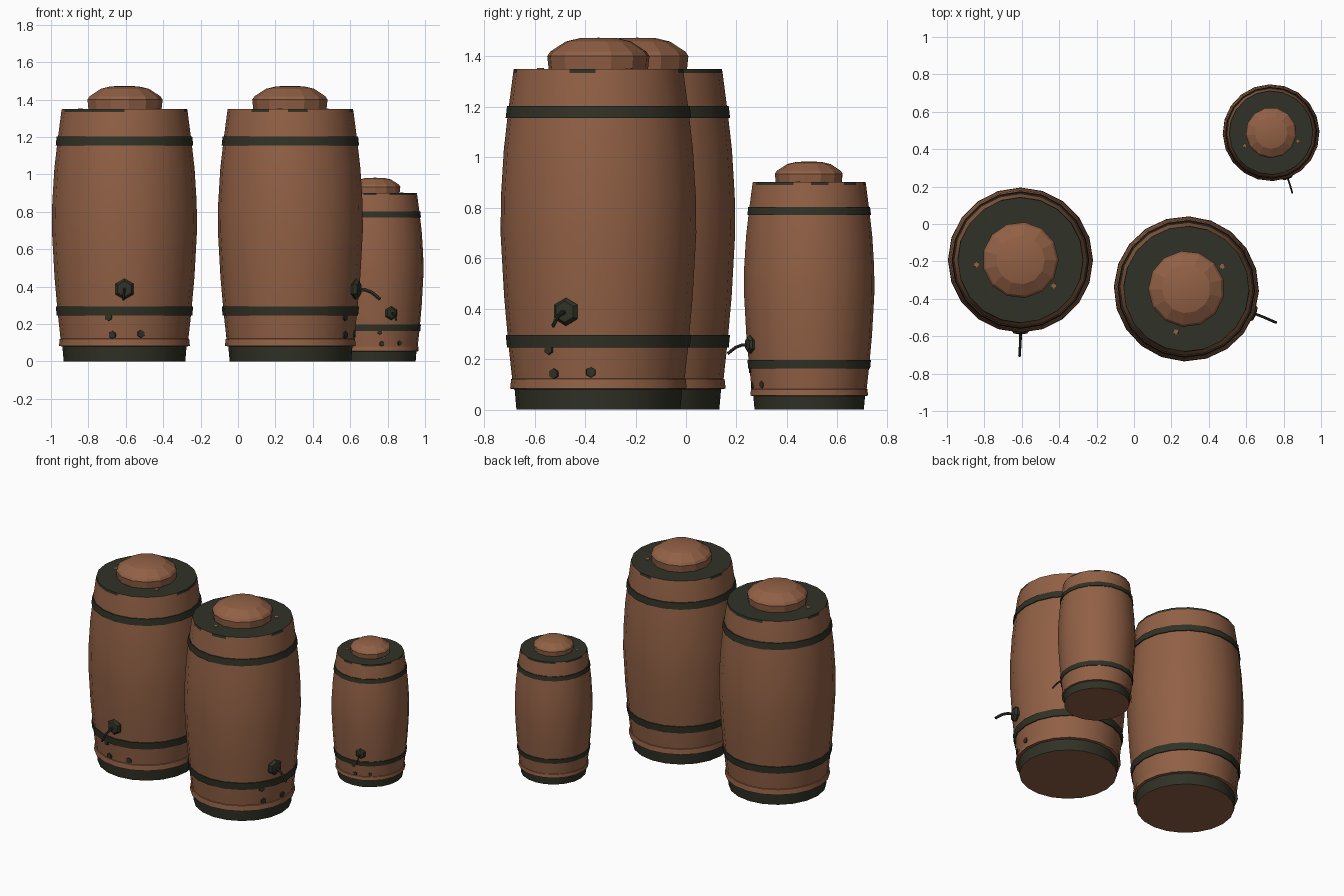
import bpy, bmesh, math, random
from mathutils import Vector, Matrix

if "Cube" in bpy.data.objects:
    bpy.data.objects.remove(bpy.data.objects["Cube"])

random.seed(4)


def material(name, rgb):
    m = bpy.data.materials.new(name)
    m.diffuse_color = (*rgb, 1)
    m.use_nodes = True
    m.node_tree.nodes["Principled BSDF"].inputs["Base Color"].default_value = m.diffuse_color
    return m


BROWN = material("brown_wood", (0.285, 0.118, 0.060))
DARK = material("dark_iron", (0.030, 0.031, 0.019))


def finish(bm, name, place, angle=30):
    """Turn a bmesh into a placed object with sharp edges kept."""
    bmesh.ops.recalc_face_normals(bm, faces=bm.faces)
    me = bpy.data.meshes.new(name)
    bm.to_mesh(me)
    bm.free()
    ob = bpy.data.objects.new(name, me)
    bpy.context.collection.objects.link(ob)
    me.materials.append(BROWN)
    me.materials.append(DARK)
    ob.matrix_world = place
    if angle:
        for o in bpy.context.selected_objects:
            o.select_set(False)
        ob.select_set(True)
        bpy.context.view_layer.objects.active = ob
        bpy.ops.object.shade_smooth_by_angle(angle=math.radians(angle))
    return ob


def lathe(name, profile, place, sides, rule, closed=False, angle=30):
    """Spin (radius, z) points round z; rule(segment) gives the colour index."""
    bm = bmesh.new()
    rings = []
    for r, z in profile:
        if r == 0:
            rings.append([bm.verts.new((0, 0, z))] * sides)
        else:
            rings.append([bm.verts.new((r * math.cos(2 * math.pi * k / sides),
                                        r * math.sin(2 * math.pi * k / sides), z))
                          for k in range(sides)])
    if closed:
        rings.append(rings[0])
    for i in range(len(rings) - 1):
        for k in range(sides):
            n = (k + 1) % sides
            quad = [rings[i][k], rings[i][n], rings[i + 1][n], rings[i + 1][k]]
            f = bm.faces.new(list(dict.fromkeys(quad)))
            f.material_index = rule(i)
    return finish(bm, name, place, angle)


BODY = [(0, 0), (0.325, 0), (0.332, 0.08), (0.350, 0.083), (0.346, 0.12),
        (0.342, 0.122), (0.358, 0.27), (0.374, 0.45), (0.388, 0.70),
        (0.386, 0.85), (0.375, 1.03), (0.358, 1.18), (0.338, 1.333),
        (0.335, 1.35), (0, 1.35)]


def body_radius(z):
    for (r0, z0), (r1, z1) in zip(BODY[1:], BODY[2:]):
        if z0 <= z <= z1 and z1 > z0:
            return r0 + (r1 - r0) * (z - z0) / (z1 - z0)
    return 0.33


def body_rule(i):
    if i in (1, len(BODY) - 2):      # foot and top plate
        return 1
    if i == len(BODY) - 3:           # patchy upper edge
        return int(random.random() < 0.45)
    return 0


def spots(name, places, radius, color, place):
    """Thin six-sided patches given as (position, normal)."""
    bm = bmesh.new()
    for pos, normal in places:
        m = Matrix.Translation(pos) @ normal.to_track_quat('Z', 'Y').to_matrix().to_4x4()
        bmesh.ops.create_cone(bm, cap_ends=True, segments=6, radius1=radius,
                              radius2=radius * 0.9, depth=0.009, matrix=m)
    for f in bm.faces:
        f.material_index = color
    return finish(bm, name, place, 0)


def barrel(tag, x, y, turn, size):
    place = (Matrix.Translation((x, y, 0)) @ Matrix.Rotation(math.radians(turn), 4, 'Z')
             @ Matrix.Scale(size, 4))
    lathe(tag + "_body", BODY, place, 20, body_rule)

    # two iron hoops
    for label, z0, z1 in (("lower", 0.245, 0.295), ("upper", 1.155, 1.202)):
        a, b = body_radius(z0), body_radius(z1)
        lathe(f"{tag}_{label}_hoop",
              [(a - 0.01, z0), (a + 0.007, z0), (b + 0.007, z1), (b - 0.01, z1)],
              place, 20, lambda i: 1, closed=True)

    # faceted domed lid
    lathe(tag + "_lid", [(0.198, 1.345), (0.204, 1.40), (0.192, 1.418),
                         (0.130, 1.458), (0.075, 1.471), (0, 1.473)],
          place, 13, lambda i: 0, angle=15)

    # tap flange, facing the barrel's front
    face_front = place @ Matrix.Translation((0, 0, 0.387)) @ Matrix.Rotation(math.pi / 2, 4, 'X') \
        @ Matrix.Rotation(math.pi / 6, 4, 'Z')
    lathe(tag + "_tap_flange", [(0, 0.345), (0.045, 0.345), (0.056, 0.375),
                                (0.042, 0.392), (0, 0.398)],
          face_front, 6, lambda i: 1, angle=20)

    # drooping spout swept along a short path
    bm = bmesh.new()
    path = [(0, -0.385, 0.385), (0, -0.425, 0.383), (-0.002, -0.462, 0.370),
            (-0.004, -0.490, 0.350), (-0.005, -0.512, 0.332)]
    rings = []
    for i, p in enumerate(path):
        d = (Vector(path[min(i + 1, 4)]) - Vector(path[max(i - 1, 0)])).normalized()
        side = Vector((1, 0, 0))
        up = side.cross(d)
        rings.append([bm.verts.new(Vector(p) + side * 0.007 * math.cos(k * math.pi / 3)
                                   + up * 0.010 * math.sin(k * math.pi / 3)) for k in range(6)])
    for r0, r1 in zip(rings, rings[1:]):
        for k in range(6):
            bm.faces.new((r0[k], r0[(k + 1) % 6], r1[(k + 1) % 6], r1[k]))
    bm.faces.new(rings[0])
    bm.faces.new(rings[-1])
    for f in bm.faces:
        f.material_index = 1
    finish(bm, tag + "_tap_spout", place)

    # dark stains under the tap, bare patches on the top plate
    stains = []
    for a, z in ((-11, 0.142), (15, 0.148), (-14, 0.238)):
        n = Vector((math.sin(math.radians(a)), -math.cos(math.radians(a)), 0))
        stains.append((n * (body_radius(z) - 0.001) + Vector((0, 0, z)), n))
    spots(tag + "_stains", stains, 0.022, 1, place)
    up = Vector((0, 0, 1))
    spots(tag + "_bare_patches", [(Vector((-0.235, -0.025, 1.349)), up),
                                  (Vector((0.178, -0.138, 1.349)), up)], 0.016, 0, place)


barrel("left_barrel", -0.607, -0.193, 0, 1)
barrel("middle_barrel", 0.280, -0.347, 70, 1)
barrel("small_barrel", 0.733, 0.488, 20, 0.667)
